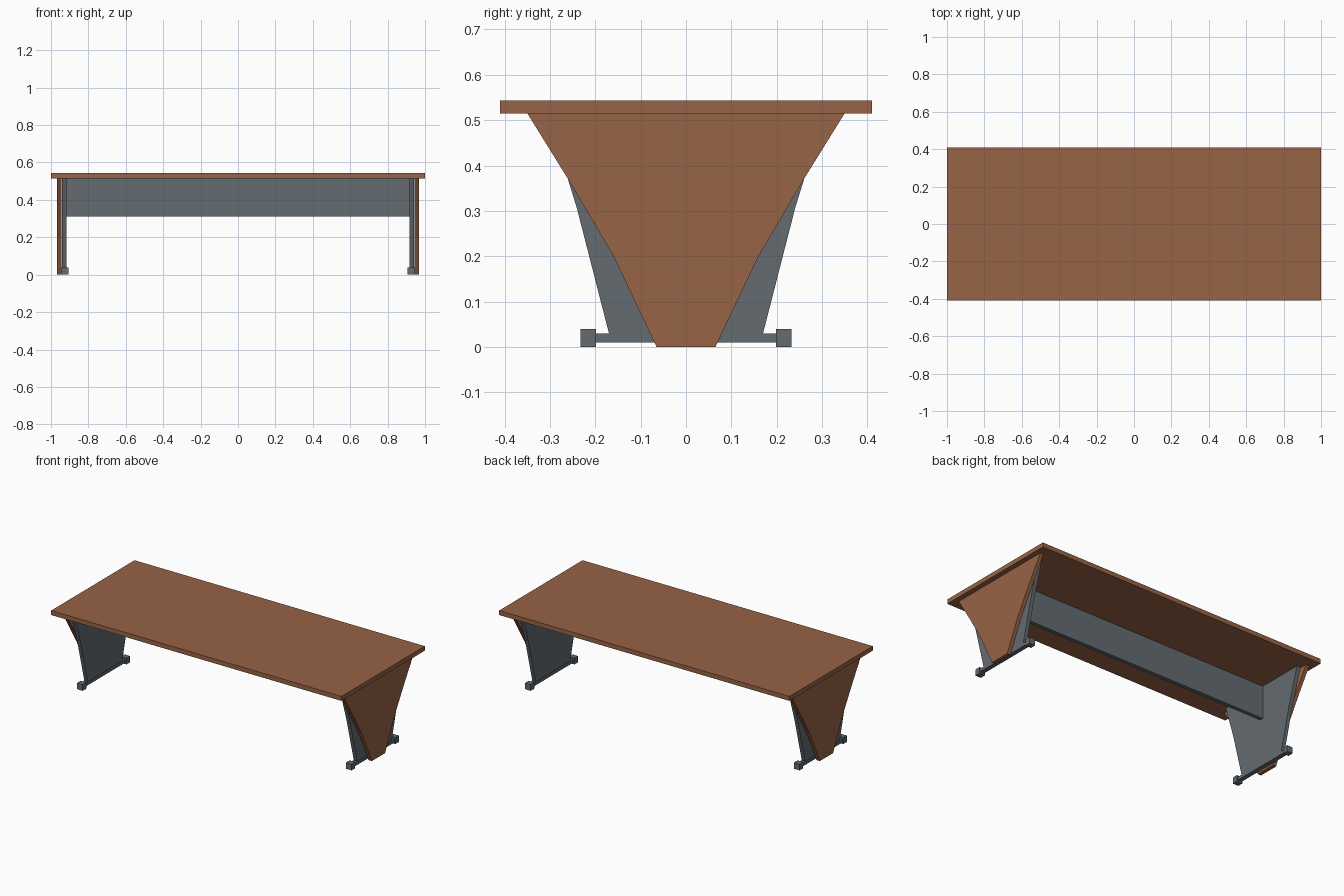
import bpy
import bmesh

cube = bpy.data.objects.get("Cube")
if cube:
    bpy.data.objects.remove(cube, do_unlink=True)


def make_material(name, colour):
    mat = bpy.data.materials.new(name)
    mat.use_nodes = True
    mat.diffuse_color = colour
    mat.node_tree.nodes["Principled BSDF"].inputs["Base Color"].default_value = colour
    return mat


wood = make_material("warm brown wood", (0.31, 0.125, 0.062, 1))
metal = make_material("slate grey metal", (0.125, 0.147, 0.162, 1))


def finish(name, bm, mat):
    bmesh.ops.recalc_face_normals(bm, faces=bm.faces)
    mesh = bpy.data.meshes.new(name)
    bm.to_mesh(mesh)
    bm.free()
    mesh.materials.append(mat)
    obj = bpy.data.objects.new(name, mesh)
    bpy.context.collection.objects.link(obj)
    return obj


def box(name, low, high, mat):
    bm = bmesh.new()
    bmesh.ops.create_cube(bm, size=1)
    for v in bm.verts:
        for i in range(3):
            v.co[i] = high[i] if v.co[i] > 0 else low[i]
    return finish(name, bm, mat)


def end_panel(name, half_profile, x_low, x_high, mat):
    """Upright plate, symmetric in y, from (half width, height) points."""
    outline = half_profile + [(-y, z) for y, z in reversed(half_profile)]
    bm = bmesh.new()
    face = bm.faces.new([bm.verts.new((x_low, y, z)) for y, z in outline])
    ext = bmesh.ops.extrude_face_region(bm, geom=[face])
    for v in ext["geom"]:
        if isinstance(v, bmesh.types.BMVert):
            v.co.x = x_high
    return finish(name, bm, mat)


UNDER = 0.515

# Table top and centre beam
box("table_top", (-1, -0.41, UNDER), (1, 0.41, 0.543), wood)
box("modesty_panel", (-0.917, -0.012, 0.31), (0.917, 0.012, UNDER), metal)

wood_profile = [(0.065, 0), (0.16, 0.2), (0.26, 0.37), (0.35, UNDER)]
metal_profile = [(0.17, 0.03), (0.241, 0.307), (0.305, UNDER)]

# Legs at both ends
for side, sx in (("left", 1), ("right", -1)):
    def span(a, b):
        return sorted((sx * a, sx * b))

    end_panel(side + "_wood_panel", wood_profile, *span(0.945, 0.968), wood)
    end_panel(side + "_metal_panel", metal_profile, *span(0.917, 0.94), metal)

    # Foot rail and its end blocks
    x0, x1 = span(0.914, 0.942)
    box(side + "_foot_rail", (x0, -0.2, 0.01), (x1, 0.2, 0.03), metal)
    x0, x1 = span(0.907, 0.946)
    for end, sy in (("front", -1), ("back", 1)):
        y0, y1 = sorted((sy * 0.198, sy * 0.233))
        box(f"{side}_{end}_foot", (x0, y0, 0), (x1, y1, 0.039), metal)
